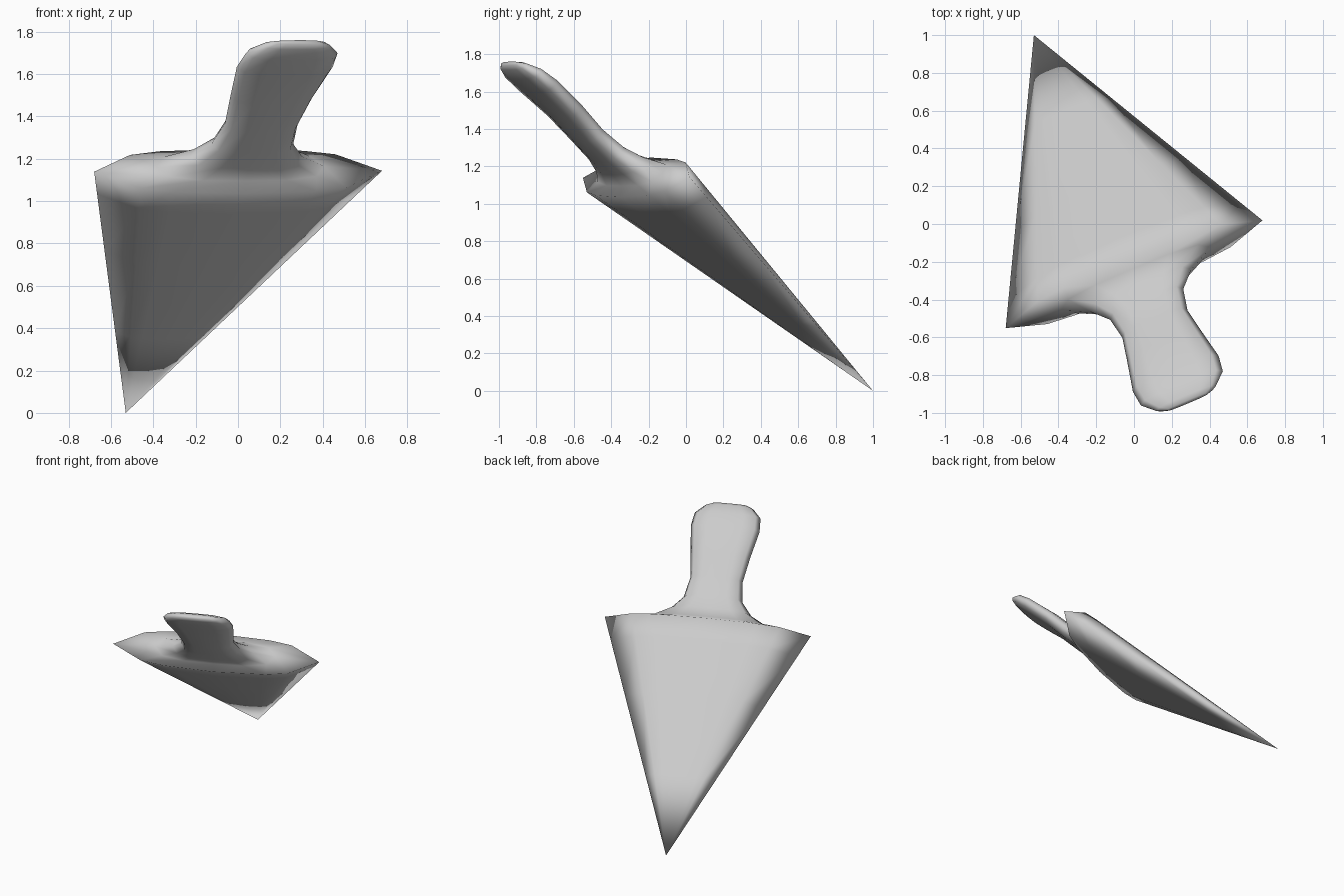
import bpy, bmesh
from mathutils import Vector

if "Cube" in bpy.data.objects:
    bpy.data.objects.remove(bpy.data.objects["Cube"])

# Tilted local frame: across the blade, along it from tip to handle, and its upward normal
TIP = Vector((-0.53, 1.0, 0.0))
U = Vector((0.922, 0.387, 0.003)).normalized()
V = Vector((0.297, -0.709, 0.639)).normalized()
N = V.cross(U).normalized()


def place(u, v, n):
    return TIP + U * u + V * v + N * n


def section(quarter, w, t):
    """Mirror a quarter profile (edge to centre) into a closed outline."""
    top = quarter + [(-x, y) for x, y in reversed(quarter[:-1])]
    bottom = [(x, -y) for x, y in reversed(top[1:-1])]
    return [(x * w, y * t) for x, y in top + bottom]


LENS = [(1, 0), (0.714, 0.74), (0.5, 0.9), (0, 1)]
ROUND = [(1, 0), (0.87, 0.72), (0.5, 1), (0, 1.04)]

# Stations: profile, distance from tip, half width, half thickness, normal offset
stations = [(LENS, v, 0.737 * v / 1.785, 0.138 * v / 1.785, 0) for v in (0.6, 1.2, 1.62, 1.785)]
stations += [
    (ROUND, 1.82, 0.43, 0.085, 0),
    (ROUND, 1.90, 0.29, 0.068, -0.008),
    (ROUND, 2.00, 0.21, 0.056, -0.012),
    (ROUND, 2.15, 0.187, 0.051, -0.008),
    (ROUND, 2.33, 0.212, 0.049, 0.010),
    (ROUND, 2.54, 0.246, 0.047, 0.014),
    (ROUND, 2.645, 0.235, 0.040, 0.010),
    (ROUND, 2.715, 0.170, 0.026, 0.002),
    (ROUND, 2.738, 0.120, 0.012, 0),
]

# Wedge blade flowing into the handle, lofted as one skin
bm = bmesh.new()
rings = [[bm.verts.new(place(u, v, n + off)) for u, n in section(q, w, t)]
         for q, v, w, t, off in stations]
count = len(rings[0])
for a, b in zip(rings, rings[1:]):
    for i in range(count):
        j = (i + 1) % count
        bm.faces.new((a[i], a[j], b[j], b[i]))
for ring, end in ((rings[0], place(0, 0, 0)), (rings[-1], place(0, 2.742, 0))):
    point = bm.verts.new(end)
    for i in range(count):
        bm.faces.new((ring[i], ring[(i + 1) % count], point))
bmesh.ops.recalc_face_normals(bm, faces=bm.faces)
for face in bm.faces:
    face.smooth = True

mesh = bpy.data.meshes.new("pointed_blade_with_handle")
bm.to_mesh(mesh)
bm.free()
obj = bpy.data.objects.new("pointed_blade_with_handle", mesh)
bpy.context.collection.objects.link(obj)

grey = bpy.data.materials.new("light_grey")
grey.diffuse_color = (0.6, 0.6, 0.6, 1)
grey.use_nodes = True
grey.node_tree.nodes["Principled BSDF"].inputs["Base Color"].default_value = grey.diffuse_color
mesh.materials.append(grey)
